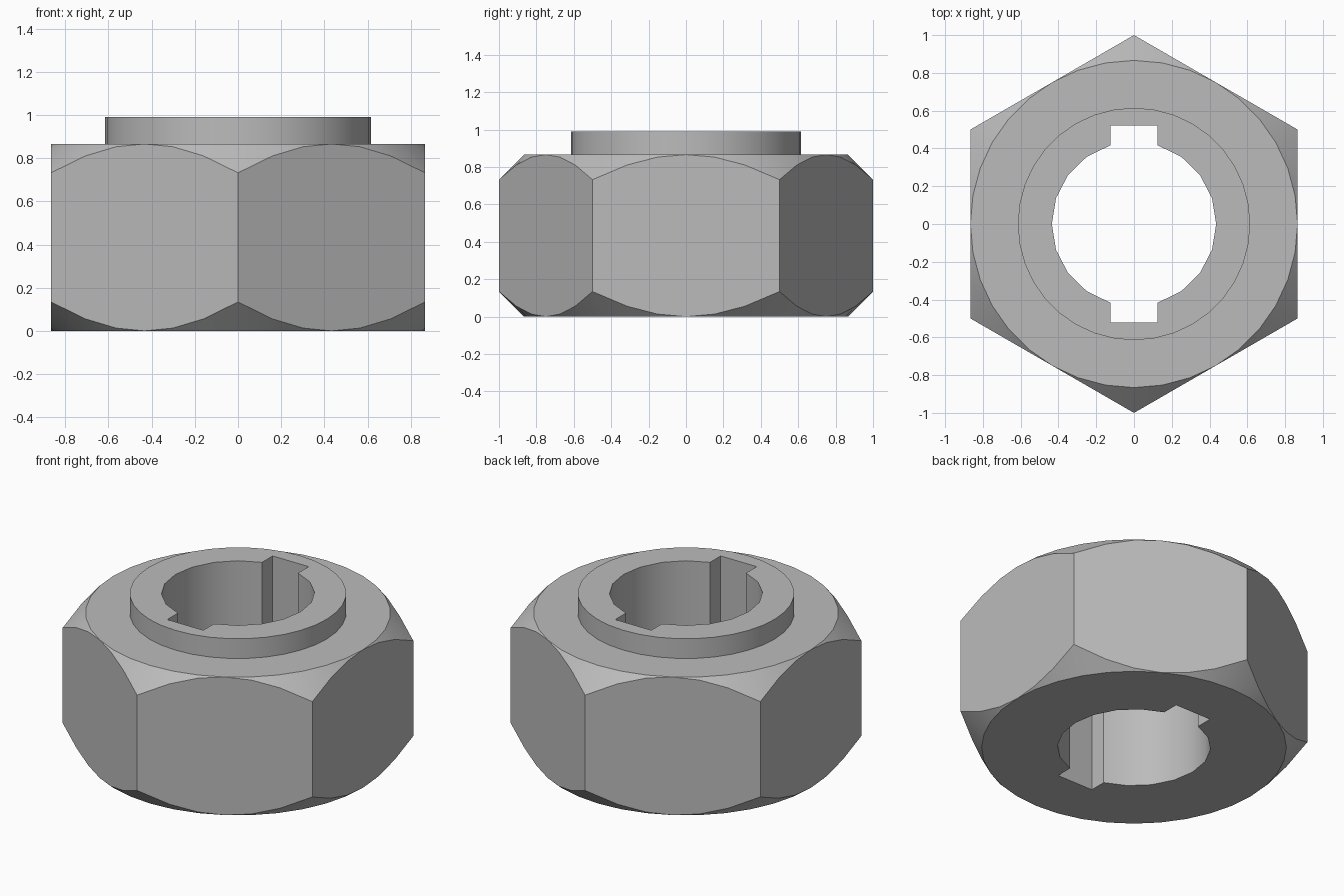
import bpy
import bmesh
from math import sin, cos, radians, asin, pi, sqrt

cube = bpy.data.objects.get("Cube")
if cube:
    bpy.data.objects.remove(cube, do_unlink=True)

FLAT = sqrt(3) / 2          # distance from axis to each hexagon side
HEIGHT = 0.866              # hexagon body height
COLLAR_R, COLLAR_TOP = 0.615, 0.99
BORE_R, KEY_HALF, KEY_Y = 0.435, 0.125, 0.522
STEPS = 36

steel = bpy.data.materials.new("steel_grey")
steel.use_nodes = True
grey = (0.5, 0.5, 0.5, 1)
steel.diffuse_color = grey
steel.node_tree.nodes["Principled BSDF"].inputs["Base Color"].default_value = grey


def make_object(name, bm):
    bmesh.ops.remove_doubles(bm, verts=bm.verts, dist=0.0005)
    bmesh.ops.recalc_face_normals(bm, faces=bm.faces)
    mesh = bpy.data.meshes.new(name)
    bm.to_mesh(mesh)
    bm.free()
    mesh.materials.append(steel)
    obj = bpy.data.objects.new(name, mesh)
    bpy.context.collection.objects.link(obj)
    return obj


def hex_radius(angle):
    # radius of the hexagon outline, with corners on the y axis
    return FLAT / cos((angle + pi / 6) % (pi / 3) - pi / 6)


# Hexagon body with conical chamfers and a round collar, as stacked rings
bm = bmesh.new()
rings = [[] for _ in range(6)]
for i in range(STEPS):
    a = 2 * pi * i / STEPS
    r = hex_radius(a)
    drop = r - FLAT
    profile = [(FLAT, 0), (r, drop), (r, HEIGHT - drop), (FLAT, HEIGHT),
               (COLLAR_R, HEIGHT), (COLLAR_R, COLLAR_TOP)]
    for ring, (radius, z) in zip(rings, profile):
        ring.append(bm.verts.new((radius * cos(a), radius * sin(a), z)))
for low, high in zip(rings, rings[1:]):
    for i in range(STEPS):
        j = (i + 1) % STEPS
        bm.faces.new((low[i], low[j], high[j], high[i]))
bm.faces.new(rings[0])
bm.faces.new(rings[-1])
nut = make_object("hex_nut", bm)

# Bore with two opposite keyways
bm = bmesh.new()
edge = pi / 2 - asin(KEY_HALF / BORE_R)
outline = []
for side in (1, -1):
    for k in range(9):
        a = -edge + 2 * edge * k / 8
        outline.append((side * BORE_R * cos(a), side * BORE_R * sin(a)))
    outline += [(side * KEY_HALF, side * KEY_Y), (-side * KEY_HALF, side * KEY_Y)]
base = bm.faces.new([bm.verts.new((x, y, -0.2)) for x, y in outline])
extruded = bmesh.ops.extrude_face_region(bm, geom=[base])["geom"]
bmesh.ops.translate(bm, vec=(0, 0, 1.5),
                    verts=[v for v in extruded if isinstance(v, bmesh.types.BMVert)])
cutter = make_object("bore_cutter", bm)
cutter.hide_render = True

bpy.ops.object.select_all(action="DESELECT")
nut.select_set(True)
bpy.context.view_layer.objects.active = nut
cut = nut.modifiers.new("bore", "BOOLEAN")
cut.operation = "DIFFERENCE"
cut.solver = "EXACT"
cut.object = cutter
bpy.ops.object.modifier_apply(modifier=cut.name)
bpy.data.objects.remove(cutter, do_unlink=True)

# Smooth cones and cylinders, crisp corners
bpy.ops.object.shade_smooth_by_angle(angle=radians(30))
